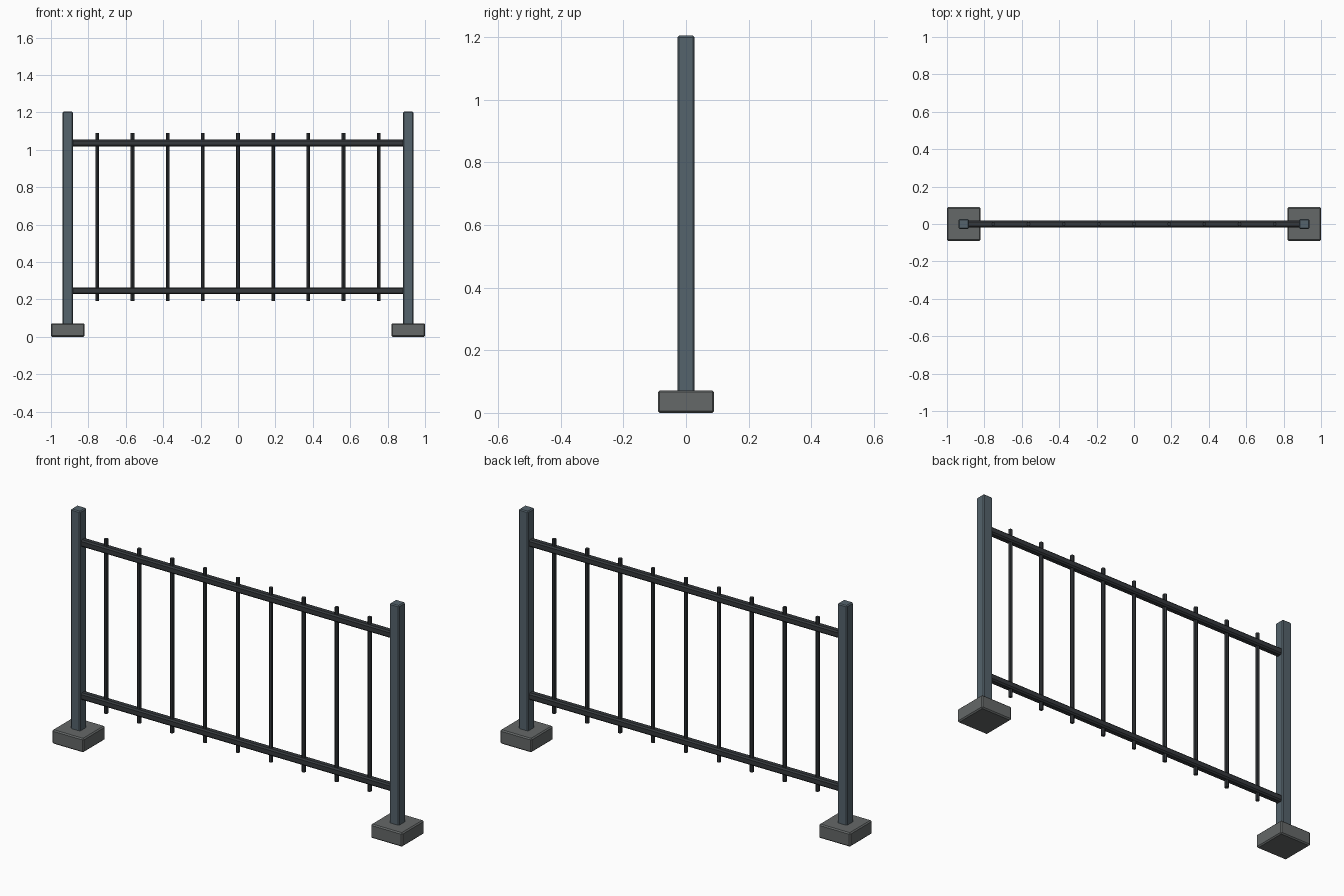
import bpy
from math import pi

if "Cube" in bpy.data.objects:
    bpy.data.objects.remove(bpy.data.objects["Cube"])


def material(name, color):
    m = bpy.data.materials.new(name)
    m.diffuse_color = (*color, 1)
    m.use_nodes = True
    m.node_tree.nodes["Principled BSDF"].inputs["Base Color"].default_value = m.diffuse_color
    return m


STEEL = material("blue_grey_steel", (0.09, 0.125, 0.15))
IRON = material("dark_iron", (0.035, 0.04, 0.045))
STONE = material("footing_grey", (0.13, 0.14, 0.14))


def box(name, loc, size, mat, bevel):
    bpy.ops.mesh.primitive_cube_add(size=1, location=loc)
    o = bpy.context.object
    o.name = name
    o.scale = size
    bpy.ops.object.transform_apply(location=False, rotation=False, scale=True)
    b = o.modifiers.new("edge_bevel", 'BEVEL')
    b.width = bevel
    b.segments = 1
    o.data.materials.append(mat)
    return o


def rod(name, loc, radius, length, sides, rot=(0, 0, 0)):
    bpy.ops.mesh.primitive_cylinder_add(vertices=sides, radius=radius, depth=length,
                                        location=loc, rotation=rot)
    o = bpy.context.object
    o.name = name
    o.data.materials.append(IRON)
    bpy.ops.object.shade_smooth_by_angle(angle=pi / 6)
    return o


# Posts standing on square footings
for side, x in (("left", -0.91), ("right", 0.91)):
    box(f"{side}_footing", (x, 0, 0.036), (0.18, 0.18, 0.072), STONE, 0.006)
    box(f"{side}_post", (x, 0, 0.628), (0.054, 0.054, 1.152), STEEL, 0.005)

# Horizontal rails between the posts
for level, z in (("bottom", 0.246), ("top", 1.036)):
    box(f"{level}_rail", (0, 0, z), (1.79, 0.036, 0.036), IRON, 0.007)

# Thin upright bars passing through both rails
for i in range(9):
    rod(f"bar_{i + 1}", ((i - 4) * 0.188, 0, 0.64), 0.010, 0.90, 8)
